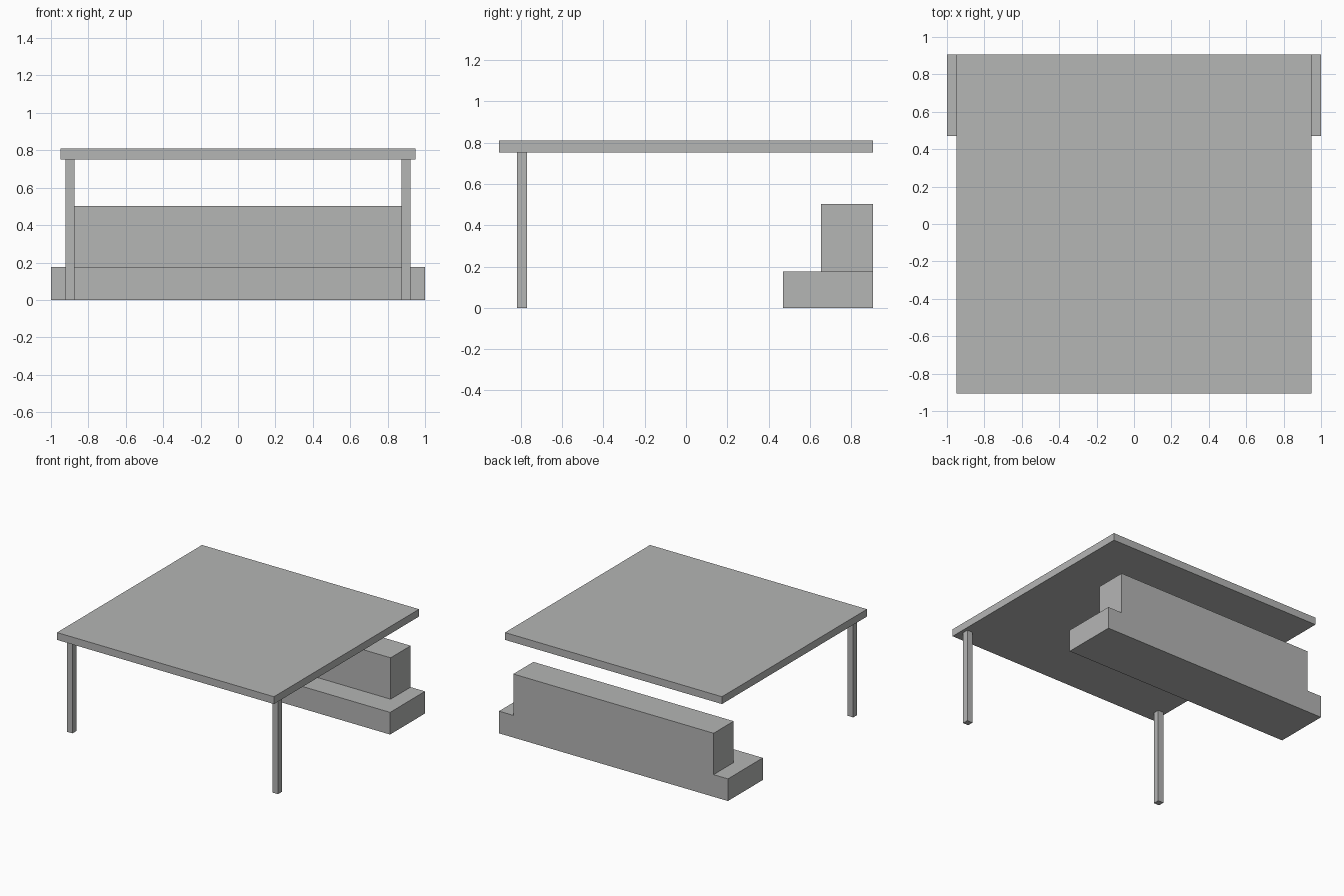
import bpy
import bmesh
from mathutils import Vector

cube = bpy.data.objects.get("Cube")
if cube:
    bpy.data.objects.remove(cube, do_unlink=True)

# Single plain grey material
grey = bpy.data.materials.new("plain grey")
grey.use_nodes = True
COLOUR = (0.46, 0.465, 0.46, 1)
grey.diffuse_color = COLOUR
grey.node_tree.nodes["Principled BSDF"].inputs["Base Color"].default_value = COLOUR


def box_mesh(low, high):
    """Axis-aligned box between two corners."""
    low, high = Vector(low), Vector(high)
    bm = bmesh.new()
    bmesh.ops.create_cube(bm, size=1)
    bmesh.ops.scale(bm, vec=high - low, verts=bm.verts)
    bmesh.ops.translate(bm, vec=(low + high) / 2, verts=bm.verts)
    return bm


def add_object(name, bm):
    mesh = bpy.data.meshes.new(name)
    bmesh.ops.recalc_face_normals(bm, faces=bm.faces)
    bm.to_mesh(mesh)
    bm.free()
    mesh.materials.append(grey)
    obj = bpy.data.objects.new(name, mesh)
    bpy.context.collection.objects.link(obj)
    return obj


HALF_DEPTH = 0.905
ROOF_BOTTOM, ROOF_TOP = 0.752, 0.81
STEP_TOP, WALL_TOP = 0.175, 0.502
WALL_X, WALL_FRONT = 0.875, 0.655

# Flat roof slab
add_object("roof_slab", box_mesh((-0.948, -HALF_DEPTH, ROOF_BOTTOM),
                                 (0.948, HALF_DEPTH, ROOF_TOP)))

# Two slim square front posts
for side, x in (("left", 0.898), ("right", -0.898)):
    add_object(side + "_front_post", box_mesh((x - 0.024, -0.818, 0),
                                              (x + 0.024, -0.77, ROOF_BOTTOM)))

# Stepped rear block: wide base with a narrower wall raised flush at the back
bm = box_mesh((-1, 0.47, 0), (1, HALF_DEPTH, STEP_TOP))
for point, normal in (((-WALL_X, 0, 0), (1, 0, 0)),
                      ((WALL_X, 0, 0), (1, 0, 0)),
                      ((0, WALL_FRONT, 0), (0, 1, 0))):
    bmesh.ops.bisect_plane(bm, geom=bm.verts[:] + bm.edges[:] + bm.faces[:],
                           plane_co=point, plane_no=normal)
bm.normal_update()
wall_top = [f for f in bm.faces if f.normal.z > 0.9
            and abs(f.calc_center_median().x) < WALL_X
            and f.calc_center_median().y > WALL_FRONT]
raised = bmesh.ops.extrude_face_region(bm, geom=wall_top)["geom"]
bmesh.ops.delete(bm, geom=[f for f in wall_top if f.is_valid], context="FACES_ONLY")
for v in raised:
    if isinstance(v, bmesh.types.BMVert):
        v.co.z = WALL_TOP
bmesh.ops.recalc_face_normals(bm, faces=bm.faces)
bmesh.ops.dissolve_limit(bm, angle_limit=0.01, verts=bm.verts, edges=bm.edges)
add_object("stepped_rear_block", bm)
